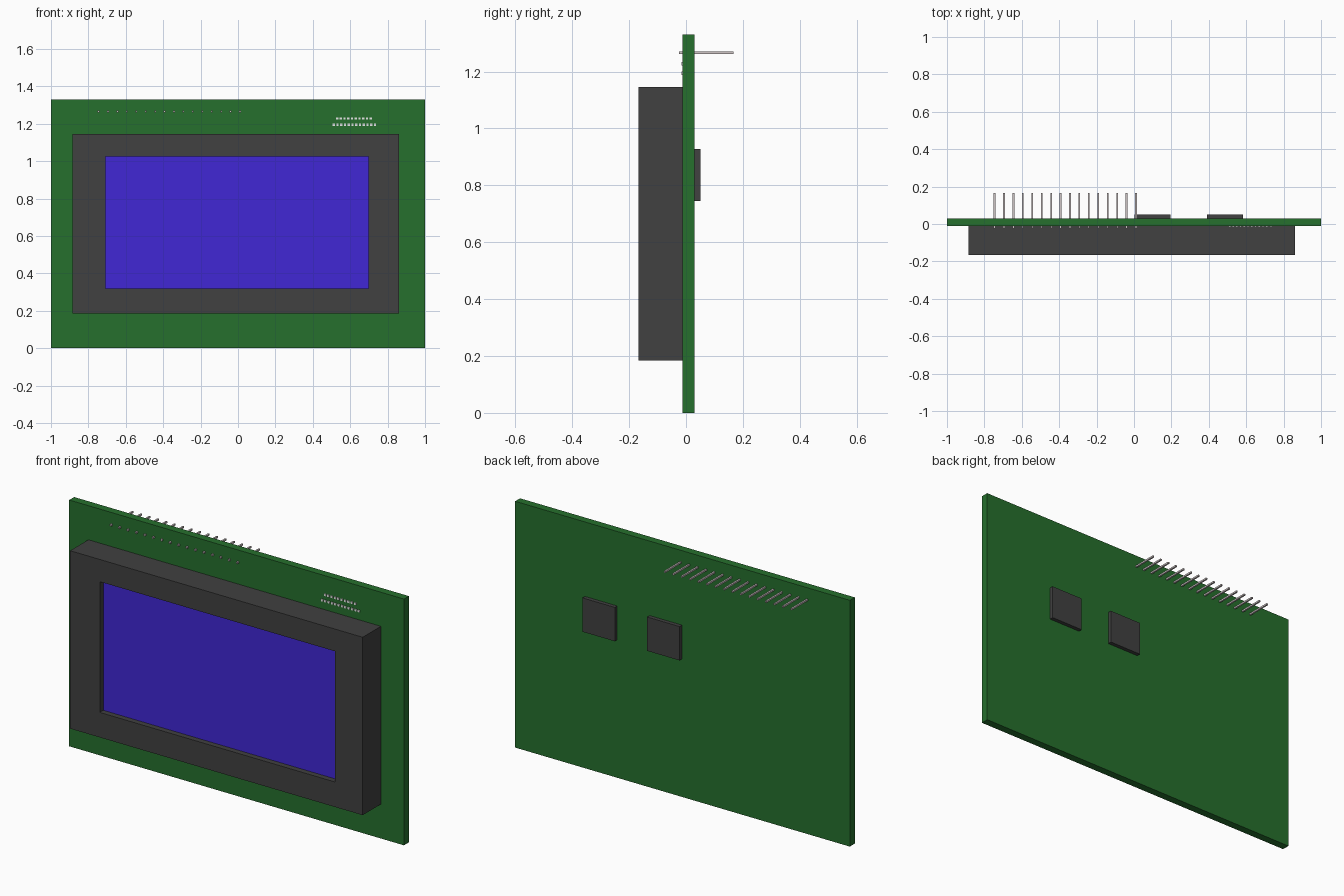
import bpy
import bmesh
from mathutils import Vector

cube = bpy.data.objects.get("Cube")
if cube:
    bpy.data.objects.remove(cube, do_unlink=True)


def material(name, r, g, b):
    m = bpy.data.materials.new(name)
    m.use_nodes = True
    m.diffuse_color = (r, g, b, 1)
    m.node_tree.nodes["Principled BSDF"].inputs["Base Color"].default_value = (r, g, b, 1)
    return m


green = material("board green", 0.019, 0.162, 0.026)
dark = material("dark grey plastic", 0.052, 0.052, 0.052)
blue = material("screen blue", 0.052, 0.020, 0.66)
metal = material("pin metal", 0.62, 0.56, 0.56)
white = material("print white", 0.80, 0.80, 0.80)


def box(name, low, high, *mats, edit=None):
    """Box between two corners, with an optional bmesh edit."""
    low, high = Vector(low), Vector(high)
    bm = bmesh.new()
    bmesh.ops.create_cube(bm, size=1)
    for v in bm.verts:
        v.co = (low + high) / 2 + v.co * (high - low)
    bm.normal_update()
    if edit:
        edit(bm)
    mesh = bpy.data.meshes.new(name)
    bm.to_mesh(mesh)
    bm.free()
    for m in mats:
        mesh.materials.append(m)
    ob = bpy.data.objects.new(name, mesh)
    bpy.context.collection.objects.link(ob)
    return ob


def repeat(ob, count, step):
    """Row of equal parts along x."""
    row = ob.modifiers.new("row", 'ARRAY')
    row.count = count
    row.use_relative_offset = False
    row.use_constant_offset = True
    row.constant_offset_displace = (step, 0, 0)


def sink_screen(bm):
    """Inset the front face to the window outline and push it back as the screen."""
    front = min(bm.faces, key=lambda f: f.calc_center_median().y)
    bmesh.ops.inset_individual(bm, faces=[front], thickness=0.1)
    mid = front.calc_center_median()
    for v in front.verts:
        v.co.x = -0.709 if v.co.x < mid.x else 0.697
        v.co.z = 0.32 if v.co.z < mid.z else 1.026
    # Recess walls
    pushed = bmesh.ops.extrude_discrete_faces(bm, faces=[front])["faces"][0]
    for v in pushed.verts:
        v.co.y = mid.y + 0.03
    pushed.material_index = 1


# Circuit board
box("circuit_board", (-1, -0.012, 0), (1, 0.030, 1.33), green)

# Display housing with recessed screen
box("display_housing", (-0.886, -0.167, 0.185), (0.862, -0.012, 1.146), dark, blue,
    edit=sink_screen)

# Controller chips on the back
for side, x in (("right", 0.003), ("left", 0.39)):
    box("chip_" + side, (x, 0.030, 0.745), (x + 0.193, 0.051, 0.928), dark)

# Row of header pins passing through the board
pins = box("header_pins", (-0.750, -0.024, 1.261), (-0.741, 0.167, 1.270), metal)
repeat(pins, 16, 0.0504)

# Two rows of plain printed dashes in the upper left corner of the board
for name, x, z, count in (("upper", 0.524, 1.222, 10), ("lower", 0.506, 1.188, 12)):
    dash = box("print_marks_" + name, (x, -0.016, z), (x + 0.012, -0.012, z + 0.012), white)
    repeat(dash, count, 0.02)
